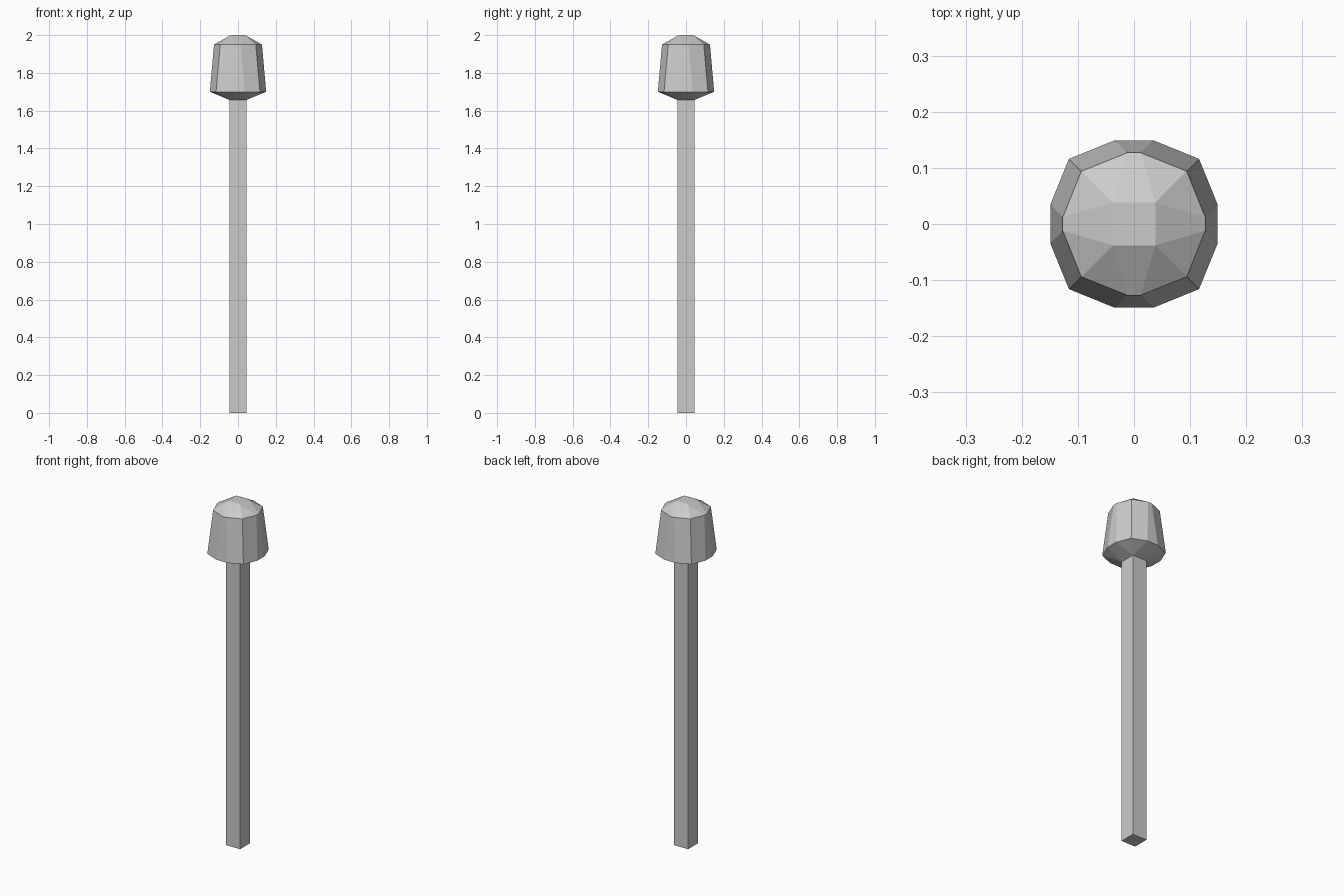
import bpy, bmesh

if "Cube" in bpy.data.objects:
    bpy.data.objects.remove(bpy.data.objects["Cube"])


def new_object(name, bm):
    bmesh.ops.recalc_face_normals(bm, faces=bm.faces[:])
    mesh = bpy.data.meshes.new(name)
    bm.to_mesh(mesh)
    bm.free()
    obj = bpy.data.objects.new(name, mesh)
    bpy.context.collection.objects.link(obj)
    return obj


def turned(bm, points, z):
    """Repeat points of one quarter around the z axis."""
    verts = []
    for _ in range(4):
        verts += [bm.verts.new((x, y, z)) for x, y in points]
        points = [(-y, x) for x, y in points]
    return verts


def ring(bm, side, flat, corner, z):
    """Twelve-sided ring: two side points and one corner per quarter."""
    return turned(bm, [(side, -flat), (side, flat), (corner, corner)], z)


def cap(bm, square, rim):
    """Join a small central square to the twelve-sided rim."""
    for q in range(4):
        before, here = square[q - 1], square[q]
        a, b, c, d = (rim[(3 * q + i) % 12] for i in range(4))
        bm.faces.new((before, a, b, here))
        bm.faces.new((here, b, c))
        bm.faces.new((here, c, d))


# Faceted, tapered head
bm = bmesh.new()
bottom = turned(bm, [(0.045, 0.045)], 1.657)
lower = ring(bm, 0.149, 0.035, 0.116, 1.70)
upper = ring(bm, 0.127, 0.012, 0.094, 1.95)
top = turned(bm, [(0.038, 0.038)], 2.0)
for i in range(12):
    j = (i + 1) % 12
    bm.faces.new((lower[i], lower[j], upper[j], upper[i]))
cap(bm, bottom, lower)
cap(bm, top, upper)
bm.faces.new(top)
new_object("head", bm)

# Square handle, open where it meets the head
bm = bmesh.new()
foot = turned(bm, [(0.045, 0.045)], 0.0)
neck = turned(bm, [(0.045, 0.045)], 1.657)
bm.faces.new(foot)
for i in range(4):
    j = (i + 1) % 4
    bm.faces.new((foot[i], foot[j], neck[j], neck[i]))
new_object("handle", bm)
